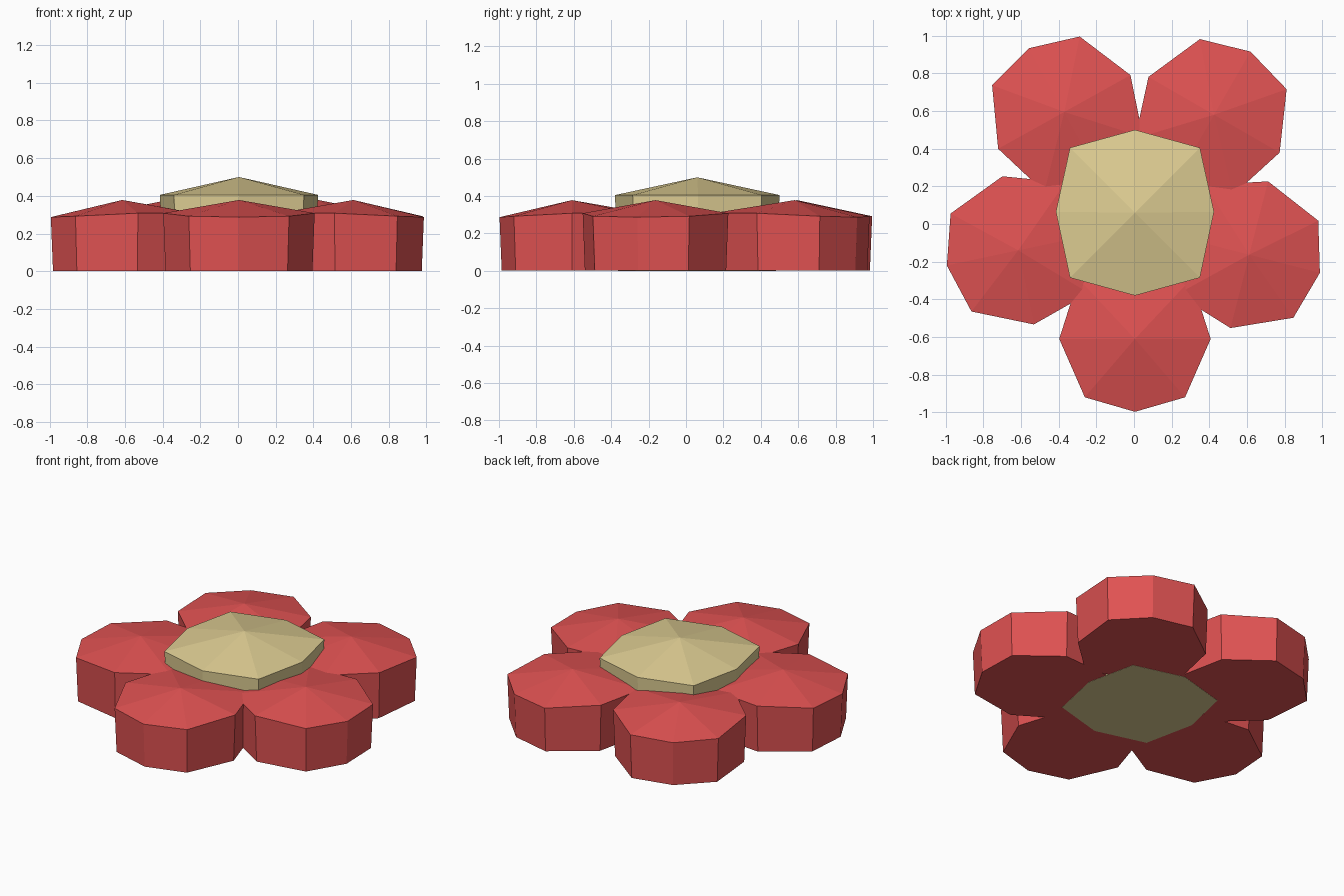
import bpy, bmesh, math

if "Cube" in bpy.data.objects:
    bpy.data.objects.remove(bpy.data.objects["Cube"])


def material(name, rgb):
    m = bpy.data.materials.new(name)
    m.diffuse_color = (*rgb, 1)
    m.use_nodes = True
    m.node_tree.nodes["Principled BSDF"].inputs["Base Color"].default_value = m.diffuse_color
    return m


red = material("petal red", (0.74, 0.084, 0.084))
cream = material("centre cream", (0.73, 0.61, 0.29))


def domed_disc(name, rim, bottom, peak, taper, loc, angle, mat):
    """Eight-sided slab with tapered walls and a shallow pointed top."""
    bm = bmesh.new()
    top = [bm.verts.new(p) for p in rim]
    low = [bm.verts.new((x * taper, y * taper, bottom)) for x, y, z in rim]
    apex = bm.verts.new((0, 0, peak))
    n = len(rim)
    for i in range(n):
        j = (i + 1) % n
        bm.faces.new((low[i], low[j], top[j], top[i]))
        bm.faces.new((top[i], top[j], apex))
    bm.faces.new(low[::-1])
    bmesh.ops.recalc_face_normals(bm, faces=bm.faces)
    me = bpy.data.meshes.new(name)
    bm.to_mesh(me)
    bm.free()
    me.materials.append(mat)
    ob = bpy.data.objects.new(name, me)
    ob.location = (loc[0], loc[1], 0)
    ob.rotation_euler.z = math.radians(angle)
    bpy.context.collection.objects.link(ob)


# Petals: local x points outward from the flower
petal_rim = [(0.387, 0, 0.287), (0.31, 0.266, 0.292), (0, 0.402, 0.308),
             (-0.32, 0.30, 0.31), (-0.39, 0, 0.31), (-0.32, -0.30, 0.31),
             (0, -0.402, 0.308), (0.31, -0.266, 0.292)]
petals = [("front_petal", (0.005, -0.61), -90),
          ("right_petal", (0.612, -0.163), -14.4),
          ("back_right_petal", (0.425, 0.58), 60),
          ("back_left_petal", (-0.37, 0.595), 119.1),
          ("left_petal", (-0.615, -0.14), 192)]
for name, loc, angle in petals:
    domed_disc(name, petal_rim, 0.001, 0.378, 0.97, loc, angle, red)

# Raised centre, reaching down to the ground
c = 0.345
centre_rim = [(0.42, 0.005, 0.405), (c, c, 0.405), (0, 0.44, 0.405), (-c, c, 0.405),
              (-0.42, 0.005, 0.405), (-c, -c, 0.405), (0, -0.44, 0.405), (c, -c, 0.405)]
domed_disc("flower_centre", centre_rim, 0, 0.5, 0.96, (0.005, 0.06), 0, cream)
